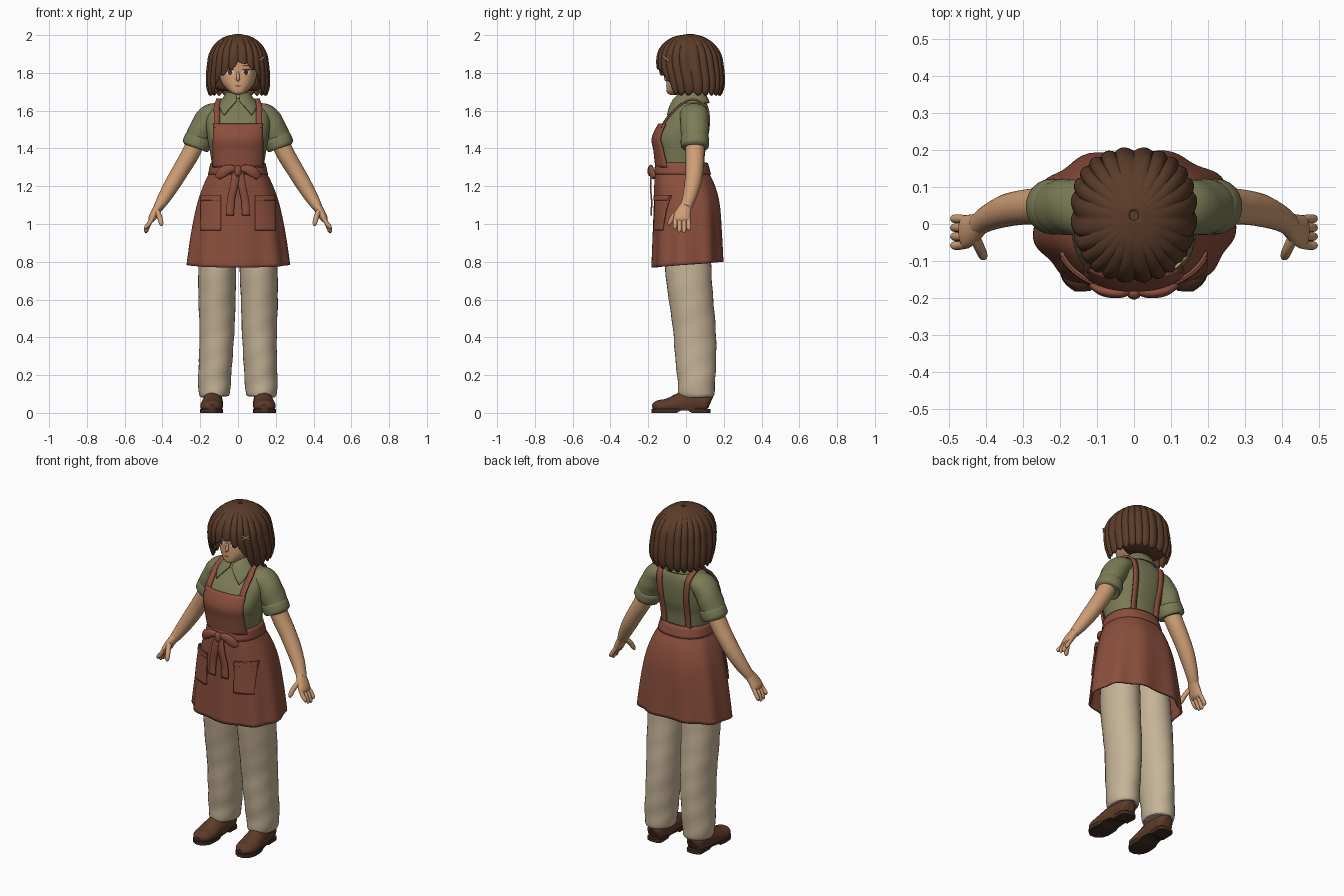
import bpy, bmesh, math
from mathutils import Vector

def material(name, rgb):
    m = bpy.data.materials.new(name)
    m.diffuse_color = (*rgb, 1)
    return m

HAIR = material("hair brown", (.105, .045, .022))
SKIN = material("skin", (.62, .34, .175))
SHIRT = material("olive shirt", (.20, .20, .095))
APRON = material("rust apron", (.26, .078, .047))
PANTS = material("beige trousers", (.56, .45, .31))
SHOE = material("shoe leather", (.11, .043, .022))
SOLE = material("dark sole", (.05, .025, .016))
WHITE = material("eye white", (.75, .68, .6))
DARK = material("eye brown", (.07, .025, .015))
CLIP = material("hair clip", (.7, .5, .25))
TAU = 2 * math.pi
Y, Z = Vector((0, 1, 0)), Vector((0, 0, 1))

def grid_mesh(name, grid, mat, wrap=True, caps=False, thick=0):
    """Skin a grid of points."""
    bm = bmesh.new()
    vs = [[bm.verts.new(p) for p in row] for row in grid]
    n = len(grid[0])
    for a, b in zip(vs, vs[1:]):
        for i in range(n if wrap else n - 1):
            j = (i + 1) % n
            bm.faces.new((a[i], a[j], b[j], b[i]))
    if caps:
        bm.faces.new(vs[0])
        bm.faces.new(vs[-1])
    bmesh.ops.recalc_face_normals(bm, faces=bm.faces[:])
    me = bpy.data.meshes.new(name)
    bm.to_mesh(me)
    bm.free()
    me.materials.append(mat)
    ob = bpy.data.objects.new(name, me)
    bpy.context.collection.objects.link(ob)
    if thick:
        mod = ob.modifiers.new("thickness", 'SOLIDIFY')
        mod.thickness, mod.offset = thick, 0
    bpy.ops.object.select_all(action='DESELECT')
    ob.select_set(True)
    bpy.context.view_layer.objects.active = ob
    bpy.ops.object.shade_smooth_by_angle(angle=math.radians(45))
    return ob

def spline(rows, steps=6):
    out = []
    for i in range(len(rows) - 1):
        q = [rows[max(i - 1, 0)], rows[i], rows[i + 1], rows[min(i + 2, len(rows) - 1)]]
        for k in range(steps):
            t = k / steps
            out.append(tuple(.5 * (2 * b + (c - a) * t + (2 * a - 5 * b + 4 * c - d) * t * t
                                   + (3 * b - a - 3 * c + d) * t ** 3) for a, b, c, d in zip(*q)))
    return out + [tuple(rows[-1])]

def tube(name, rows, mat, ref=Y, n=24, steps=6, mod=None, post=None):
    """Sweep ellipses along rows of (x, y, z, radius across, radius along ref)."""
    pts = spline(rows, steps)
    grid = []
    for i, p in enumerate(pts):
        t = (Vector(pts[min(i + 1, len(pts) - 1)][:3]) - Vector(pts[max(i - 1, 0)][:3])).normalized()
        v = (ref - t * ref.dot(t)).normalized()
        u = v.cross(t)
        ring = []
        for k in range(n):
            a = TAU * k / n
            m = mod(p[2], a) if mod else 1
            q = Vector(p[:3]) + (u * p[3] * math.cos(a) + v * p[4] * math.sin(a)) * m
            ring.append(post(q) if post else q)
        grid.append(ring)
    return grid_mesh(name, grid, mat, caps=True)

# Bodies are described by rows of (z, half width, front y, back y), top first
E = .85
def at(rows, z):
    for a, b in zip(rows, rows[1:]):
        if z >= b[0]:
            t = max(0, min(1, (a[0] - z) / max(a[0] - b[0], 1e-6)))
            return [p + (q - p) * t for p, q in zip(a, b)]
    return rows[-1]

def spow(v):
    return math.copysign(abs(v) ** E, v)

def pt(rows, z, d, off=0):
    _, rx, f, b = at(rows, z)
    return Vector(((rx + off) * spow(math.sin(d)), (f + b) / 2 - ((b - f) / 2 + off) * spow(math.cos(d)), z))

def on_front(rows, x, z, off, side=-1):
    _, rx, f, b = at(rows, z)
    s = min(.999, abs(x) / (rx + off)) ** (1 / E)
    return Vector((x, (f + b) / 2 + side * ((b - f) / 2 + off) * (1 - s * s) ** (E / 2), z))

def shell(name, rows, mat, hem, n=64, m=30, off=lambda d, v: 0, caps=False, thick=0, power=1, span=(0, TAU)):
    top, full = rows[0][0], span[1] - span[0] > 6.28
    ds = [span[0] + (span[1] - span[0]) * i / (n if full else n - 1) for i in range(n)]
    grid = [[pt(rows, top + (hem(d) - top) * v ** power, d, off(d, v)) for d in ds]
            for v in (j / m for j in range(m + 1))]
    return grid_mesh(name, grid, mat, full, caps, thick)

def patch(name, rows, mat, x0, x1, z0, z1, off, thick=.008):
    g = [[on_front(rows, x0 + (x1 - x0) * i / 20, z0 + (z1 - z0) * j / 14, off) for i in range(21)]
         for j in range(15)]
    return grid_mesh(name, g, mat, False, thick=thick)

def decal(name, rows, mat, cx, cz, w, h, off):
    g = [[on_front(rows, cx + w * r * math.cos(TAU * k / 20), cz + h * r * math.sin(TAU * k / 20), off)
          for k in range(20)] for r in (1, .5, .05)]
    grid_mesh(name, g, mat)

def ribbon(name, path, width, mat, thick=.008):
    g = [[Vector((p[0] + s * width, p[1], p[2])) for s in (-.5, 0, .5)] for p in spline(path, 4)]
    grid_mesh(name, g, mat, False, thick=thick)

def from_front(d):
    return (d + math.pi) % TAU - math.pi

# Shirt torso
torso = spline([(1.665, .05, -.02, .085), (1.645, .095, -.04, .105), (1.61, .15, -.065, .12),
                (1.55, .17, -.115, .125), (1.46, .163, -.163, .118), (1.39, .15, -.155, .102),
                (1.3, .135, -.145, .095)], 8)
shell("shirt_torso", torso, SHIRT, lambda d: 1.3, caps=True)
collar = spline([(1.695, .057, -.022, .09), (1.665, .078, -.06, .113), (1.62, .115, -.088, .125),
                 (1.57, .13, -.115, .13)])
def collar_hem(d):
    a = abs(from_front(d))
    return 1.66 - .085 * a / .55 if a < .55 else max(1.575, min(1.64, 1.575 + (a - .55) * .12))
shell("shirt_collar", collar, SHIRT, collar_hem, m=8, thick=.008, span=(.06, TAU - .06))
tube("neck", [(0, .045, 1.6, .045, .045), (0, .035, 1.68, .045, .047), (0, .03, 1.76, .05, .055)], SKIN)

# Apron: bib, skirt, waistband and pockets
skirt = spline([(1.325, .135, -.152, .105), (1.28, .143, -.158, .112), (1.2, .18, -.162, .15),
                (1.1, .213, -.163, .175), (.95, .243, -.167, .185), (.765, .268, -.172, .193)], 8)
patch("apron_bib", torso, APRON, -.13, .13, 1.3, 1.53, .012, .012)
shell("apron_skirt", skirt, APRON, lambda d: .785 - .015 * math.cos(d), n=96, thick=.01,
      off=lambda d, v: .007 * v * math.sin(9 * d + 1))
shell("waistband", [(1.322, .14, -.157, .11), (1.262, .153, -.164, .127)], APRON, lambda d: 1.262, m=4, thick=.012)
for s in (-1, 1):
    xs = sorted((s * .09, s * .195))
    patch("pocket", skirt, APRON, xs[0], xs[1], .965, 1.15, .010)
    patch("pocket_band", skirt, APRON, xs[0], xs[1], 1.125, 1.15, .015)

    # Shoulder strap, over the shoulder and down the back
    path = [on_front(torso, s * .112, z, .01) for z in (1.51, 1.55, 1.59, 1.62)]
    path += [Vector((s * .10, y, 1.655)) for y in (.01, .06)]
    path += [on_front(torso, s * x, z, .008, 1) for x, z in ((.095, 1.62), (.09, 1.57), (.085, 1.5), (.08, 1.4), (.08, 1.3))]
    ribbon("apron_strap", path, .032, APRON, .01)

    # Bow loop and tail
    tube("bow_loop", [(0, -.178, 1.285, .010, .010), (s * .04, -.186, 1.292, .014, .022),
                      (s * .08, -.182, 1.275, .014, .028), (s * .108, -.17, 1.25, .009, .018),
                      (s * .112, -.168, 1.245, .002, .004)], APRON, Z, 16)
    ribbon("bow_tail", [(s * .008, -.182, 1.28), (s * .022, -.188, 1.2), (s * .038, -.182, 1.12),
                        (s * .042, -.185, 1.045)], .042, APRON)

    # Sleeve with rolled cuff
    tube("sleeve", [(s * .09, .04, 1.595, .045, .065), (s * .145, .043, 1.575, .062, .076),
                    (s * .188, .046, 1.51, .067, .075), (s * .218, .047, 1.44, .064, .07),
                    (s * .228, .047, 1.42, .055, .062)], SHIRT,
         mod=lambda z, a: 1 + .02 * math.sin(70 * z + 2 * a))
    tube("sleeve_cuff", [(s * .203, .047, 1.462, .062, .066), (s * .206, .047, 1.455, .073, .074),
                         (s * .226, .047, 1.412, .073, .074), (s * .229, .047, 1.405, .055, .06)], SHIRT, steps=3)

    # Arm and hand
    tube("arm", [(s * .19, .045, 1.5, .05, .05), (s * .25, .047, 1.375, .048, .05), (s * .30, .045, 1.29, .045, .047),
                 (s * .345, .036, 1.215, .042, .044), (s * .39, .018, 1.14, .035, .036),
                 (s * .422, -.002, 1.088, .026, .03)], SKIN)
    tube("palm", [(s * .412, .003, 1.105, .024, .029), (s * .436, -.013, 1.065, .023, .040),
                  (s * .455, -.022, 1.03, .020, .045), (s * .462, -.024, 1.012, .010, .036)], SKIN)
    for y, z in ((-.058, .972), (-.034, .956), (-.01, .952), (.014, .965)):
        tube("finger", [(s * .45, y * .9 - .002, 1.035, .012, .012), (s * .472, y, 1.0, .012, .012),
                        (s * .486, y, z + .012, .011, .011), (s * .487, y - .002, z, .004, .004)], SKIN, n=12, steps=4)
    tube("thumb", [(s * .432, -.03, 1.075, .014, .016), (s * .416, -.066, 1.04, .014, .014),
                   (s * .407, -.086, 1.005, .012, .012), (s * .405, -.091, .99, .004, .004)], SKIN, n=12, steps=4)

    # Trouser leg, creased toward the ankle
    tube("trouser_leg", [(s * .095, .02, 1.08, .09, .11), (s * .108, .012, .8, .1, .122), (s * .112, .028, .6, .098, .117),
                         (s * .112, .043, .45, .093, .113), (s * .117, .05, .3, .089, .109),
                         (s * .123, .055, .18, .087, .1), (s * .125, .055, .1, .082, .095),
                         (s * .125, .055, .085, .068, .082)], PANTS, n=32,
         mod=lambda z, a: 1 + (.008 + .02 * max(0, .5 - z)) * math.sin(48 * z + 2 * a) + .012 * math.sin(3 * a + 9 * z))

    # Shoe and sole
    tube("shoe", [(s * .13, .128, .05, .02, .03), (s * .13, .11, .055, .046, .055), (s * .132, .04, .055, .052, .068),
                  (s * .136, -.03, .045, .056, .062), (s * .14, -.1, .036, .06, .04), (s * .14, -.15, .034, .05, .032),
                  (s * .139, -.178, .03, .02, .014)], SHOE, Z,
         post=lambda q: Vector((q.x, q.y, max(q.z, .018))))
    tube("sole", [(s * .13, .13, .01, .02, .03), (s * .13, .11, .01, .047, .05), (s * .133, .03, .01, .048, .05),
                  (s * .14, -.09, .01, .062, .05), (s * .14, -.15, .01, .053, .05), (s * .139, -.182, .01, .02, .03)],
         SOLE, Z, post=lambda q: Vector((q.x, q.y, min(.02, max(q.z, .012 if -.04 < q.y < .03 else 0)))))
tube("bow_knot", [(0, -.18, 1.305, .008, .008), (0, -.186, 1.295, .018, .016), (0, -.186, 1.268, .018, .016),
                  (0, -.18, 1.258, .008, .008)], APRON)

# Head and face
head = spline([(1.95, .05, -.05, .08), (1.92, .08, -.085, .12), (1.86, .098, -.1, .14), (1.8, .1, -.1, .14),
               (1.75, .088, -.103, .11), (1.715, .062, -.103, .06), (1.693, .034, -.1, .0),
               (1.684, .01, -.085, -.05)], 8)
shell("head", head, SKIN, lambda d: 1.684, n=48, caps=True)
tube("nose", [(0, -.094, 1.805, .006, .008), (0, -.106, 1.775, .009, .010), (0, -.106, 1.765, .009, .008),
              (0, -.098, 1.758, .004, .004)], SKIN, n=12)
decal("mouth", head, SHOE, 0, 1.731, .016, .003, .002)
for s in (-1, 1):
    decal("eye_white", head, WHITE, s * .043, 1.802, .021, .014, .002)
    decal("iris", head, DARK, s * .042, 1.802, .012, .014, .004)
    decal("upper_lash", head, DARK, s * .044, 1.817, .023, .004, .005)
    decal("eyebrow", head, HAIR, s * .044, 1.84, .022, .003, .004)

# Bobbed hair: ridged strands, open at the face
bob = spline([(2.0, .012, .01, .035), (1.985, .068, -.06, .09), (1.95, .113, -.11, .14), (1.9, .14, -.138, .172),
              (1.84, .15, -.142, .185), (1.77, .156, -.125, .192), (1.71, .15, -.105, .185), (1.65, .125, -.08, .15)], 8)
def strand(d):
    return abs(math.sin(12 * d))
def hair_hem(d):
    f = from_front(d)
    t = max(0, min(1, (abs(f) - .62) / .33))
    fringe = 1.875 - .085 * min(1, abs(f - .12) / .7)
    return fringe * (1 - t) + 1.705 * t - .024 * strand(d)
shell("hair_bob", bob, HAIR, hair_hem, n=192, m=28, caps=False, thick=.012, power=1.5,
      off=lambda d, v: .010 * strand(d) * min(1, 2 * v))
under = spline([(1.97, .05, .0, .08), (1.9, .115, -.03, .15), (1.8, .135, -.015, .17), (1.73, .13, .0, .16),
                (1.705, .10, .02, .13)])
shell("hair_underlayer", under, HAIR, lambda d: 1.705, caps=True)
tube("hair_crown", [(0, .022, 2.0, .002, .002), (0, .022, 1.998, .03, .03), (0, .022, 1.97, .05, .05)], HAIR)

# Crossed hair clip
c = pt(bob, 1.875, .85, .014)
for k in (-1, 1):
    tube("hair_clip", [(c.x - .016, c.y - .014, c.z - k * .012, .004, .004),
                       (c.x + .016, c.y + .014, c.z + k * .012, .004, .004)], CLIP, Z, 8, 2)
